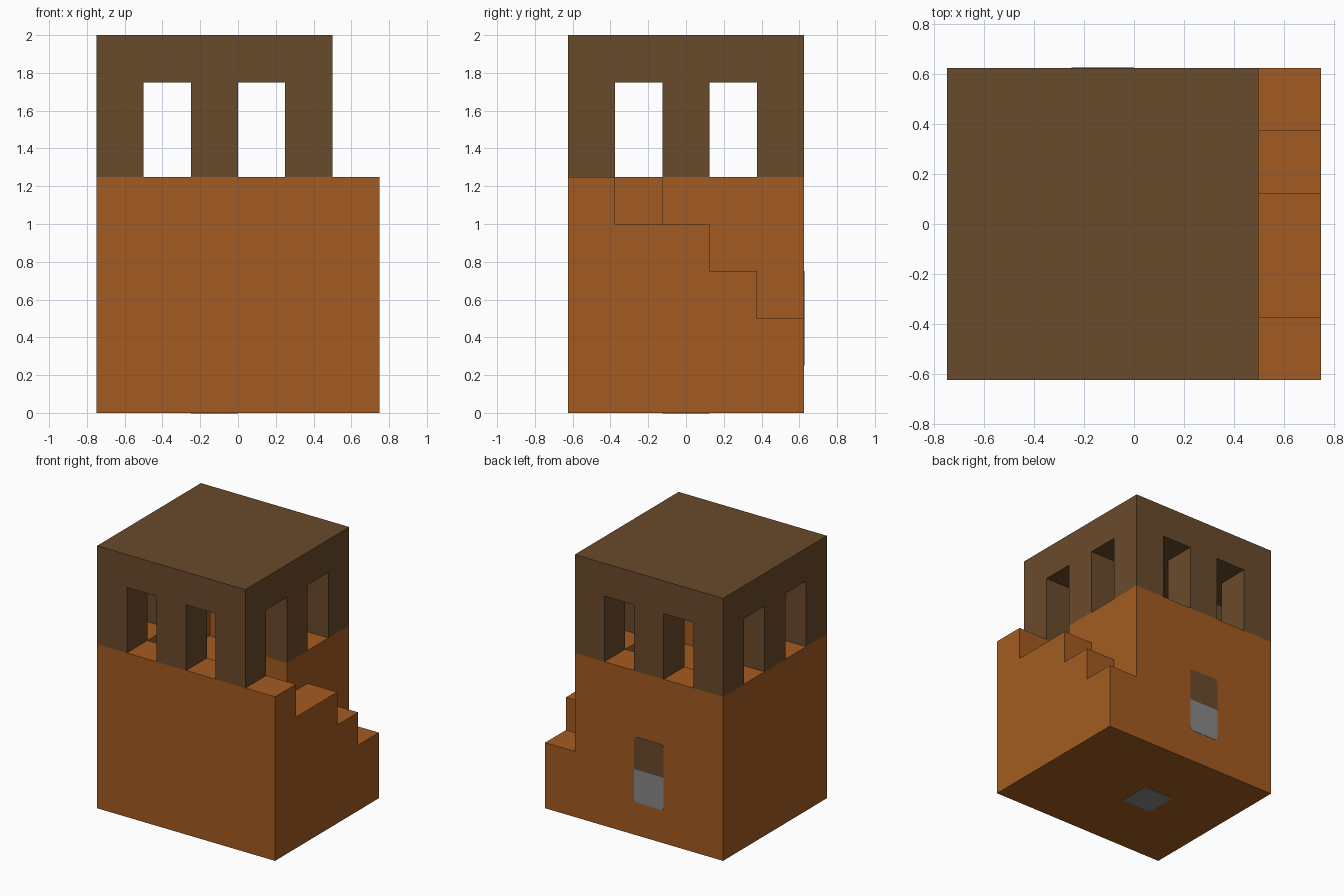
import bpy, bmesh
from mathutils import Vector

cube = bpy.data.objects.get("Cube")
if cube:
    bpy.data.objects.remove(cube, do_unlink=True)


def material(name, rgb):
    mat = bpy.data.materials.new(name)
    mat.use_nodes = True
    colour = (*rgb, 1.0)
    mat.diffuse_color = colour
    mat.node_tree.nodes["Principled BSDF"].inputs["Base Color"].default_value = colour
    return mat


ORANGE = material("orange clay", (0.366, 0.105, 0.015))
BROWN = material("dark brown", (0.141, 0.069, 0.025))
GREY = material("grey", (0.25, 0.25, 0.25))

U = 0.25            # building module
CX = -U / 2         # tower axis in x
HALF = 2.5 * U      # half width of the tower
SILL, FLOOR, CEILING, TOP = 5 * U, 4 * U, 7 * U, 8 * U


def finish(name, bm, *mats):
    bmesh.ops.recalc_face_normals(bm, faces=bm.faces)
    mesh = bpy.data.meshes.new(name)
    bm.to_mesh(mesh)
    bm.free()
    for mat in mats:
        mesh.materials.append(mat)
    obj = bpy.data.objects.new(name, mesh)
    bpy.context.collection.objects.link(obj)
    return obj


def box_bm(lo, hi):
    bm = bmesh.new()
    bmesh.ops.create_cube(bm, size=1)
    lo, hi = Vector(lo), Vector(hi)
    for v in bm.verts:
        v.co = (lo + hi) / 2 + v.co * (hi - lo)
    return bm


def box(name, lo, hi, mat):
    return finish(name, box_bm(lo, hi), mat)


def cut(target, cutter):
    mod = target.modifiers.new("cut", "BOOLEAN")
    mod.operation, mod.solver, mod.object = "DIFFERENCE", "EXACT", cutter
    bpy.context.view_layer.objects.active = target
    bpy.ops.object.modifier_apply(modifier=mod.name)
    bpy.data.objects.remove(cutter, do_unlink=True)


# Lower block with a sunken room and a doorway onto the stairs
base = box("base", (CX - HALF, -HALF, 0), (CX + HALF, HALF, SILL), ORANGE)
room = 1.5 * U
cut(base, box("room_cutter", (CX - room, -room, FLOOR), (CX + room, room, TOP), ORANGE))
cut(base, box("doorway_cutter", (CX + U, -room, FLOOR), (CX + HALF + U, -U / 2, TOP), ORANGE))

# Stairs: stepped profile extruded along the side
profile = [(-HALF, 0), (-HALF, SILL), (-room, SILL), (-room, FLOOR), (U / 2, FLOOR),
           (U / 2, 3 * U), (room, 3 * U), (room, 2 * U), (HALF, 2 * U), (HALF, 0)]
bm = bmesh.new()
side = bm.faces.new([bm.verts.new((CX + HALF, y, z)) for y, z in profile])
ext = bmesh.ops.extrude_face_region(bm, geom=[side])["geom"]
bmesh.ops.translate(bm, vec=(U, 0, 0), verts=[g for g in ext if isinstance(g, bmesh.types.BMVert)])
# keep the inner end cap only if the extrusion dropped it
if side.is_valid is False:
    bmesh.ops.holes_fill(bm, edges=bm.edges)
finish("stairs", bm, ORANGE)

# Pillars around the room
for i in (-1, 0, 1):
    for j in (-1, 0, 1):
        if i or j:
            x, y = CX + i * 2 * U, j * 2 * U
            box("pillar", (x - U / 2, y - U / 2, SILL), (x + U / 2, y + U / 2, CEILING), BROWN)

# Roof slab
box("roof", (CX - HALF, -HALF, CEILING), (CX + HALF, HALF, TOP), BROWN)


def rounded_plate(lo, hi, axis):
    bm = box_bm(lo, hi)
    edges = [e for e in bm.edges
             if abs((e.verts[0].co - e.verts[1].co).normalized()[axis]) > 0.9]
    bmesh.ops.bevel(bm, geom=edges, offset=0.025, segments=3, profile=0.5, affect="EDGES")
    return bm


# Back door panel: brown above, grey below
THIN = 0.002
bm = rounded_plate((CX - U / 2, HALF, U), (CX + U / 2, HALF + THIN, 3 * U), 1)
bmesh.ops.bisect_plane(bm, geom=bm.verts[:] + bm.edges[:] + bm.faces[:],
                       plane_co=(0, 0, 2 * U), plane_no=(0, 0, 1))
for f in bm.faces:
    f.material_index = int(f.calc_center_median().z < 2 * U)
finish("door_panel", bm, BROWN, GREY)

# Grey plate on the underside
bm = rounded_plate((CX - U / 2, -U / 2, -THIN), (CX + U / 2, U / 2, 0), 2)
finish("underside_plate", bm, GREY)
